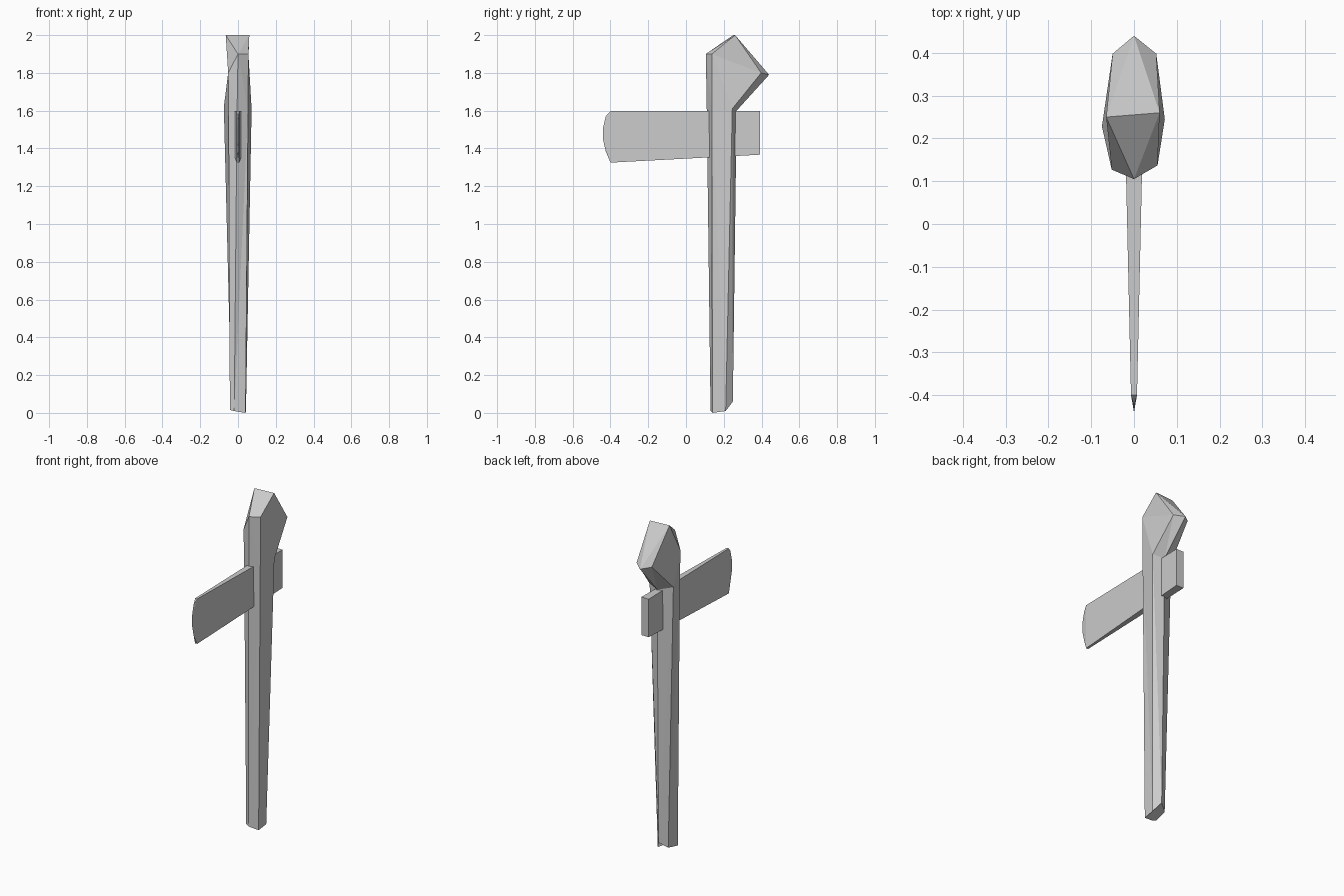
import bpy, bmesh

if "Cube" in bpy.data.objects:
    bpy.data.objects.remove(bpy.data.objects["Cube"])


def make_object(name, bm):
    bmesh.ops.recalc_face_normals(bm, faces=bm.faces)
    mesh = bpy.data.meshes.new(name)
    bm.to_mesh(mesh)
    bm.free()
    obj = bpy.data.objects.new(name, mesh)
    bpy.context.collection.objects.link(obj)
    return obj


def bridge(bm, a, b):
    n = len(a)
    for i in range(n):
        j = (i + 1) % n
        bm.faces.new((a[i], a[j], b[j], b[i]))


# Handle: rough six-sided sections, order front, right front, right back, back, left back, left front
sections = [
    [(-.02, .13, .01), (.04, .14, 0), (.042, .21, .01), (.01, .248, .06), (-.035, .22, .03), (-.043, .14, .015)],
    [(-.005, .11, 1.6), (.053, .137, 1.6), (.072, .245, 1.61), (.005, .268, 1.6), (-.075, .228, 1.62), (-.05, .13, 1.6)],
    [(0, .105, 1.9), (.055, .137, 1.9), (.052, .398, 1.8), (0, .44, 1.79), (-.05, .398, 1.8), (-.052, .127, 1.8)],
]
bm = bmesh.new()
rings = [[bm.verts.new(p) for p in s] for s in sections]
bm.faces.new(rings[0])
for a, b in zip(rings, rings[1:]):
    bridge(bm, a, b)

# Knob: crest ridge closing the top of the handle
left, right = bm.verts.new((-.065, .25, 2)), bm.verts.new((.06, .26, 2))
f, rf, rb, b, lb, lf = rings[-1]
for tri in ((f, right, left), (f, rf, right), (rf, rb, right), (rb, b, right),
            (b, left, right), (b, lb, left), (lb, lf, left), (lf, f, left)):
    bm.faces.new(tri)
bmesh.ops.triangulate(bm, faces=[fc for fc in bm.faces if len(fc.verts) == 4])
make_object("handle", bm)

# Blade: tapering wedge side outline (y, z), mirrored across x, with a sharp curved edge
outline = [(-.44, 1.505), (-.425, 1.57), (-.40, 1.597), (.392, 1.597),
           (.392, 1.367), (-.40, 1.325), (-.425, 1.385), (-.44, 1.45)]


def half_width(y):
    return .007 + (y + .40) * .0225


bm = bmesh.new()
body = outline[2:6]
edge = [bm.verts.new((0, y, z)) for y, z in outline[6:] + outline[:2]]
sides = [[bm.verts.new((s * half_width(y), y, z)) for y, z in body] for s in (-1, 1)]
for top, back_top, back_low, low in sides:
    bm.faces.new((top, back_top, back_low, low))
    # bevel fan running to the cutting edge
    bm.faces.new((low, edge[0], edge[1]))
    bm.faces.new((low, edge[1], edge[2], top))
    bm.faces.new((top, edge[2], edge[3]))
for i in range(3):
    bm.faces.new((sides[0][i], sides[0][i + 1], sides[1][i + 1], sides[1][i]))
bm.faces.new((sides[0][0], sides[1][0], edge[3]))
bm.faces.new((sides[0][3], sides[1][3], edge[0]))
make_object("axe_blade", bm)
